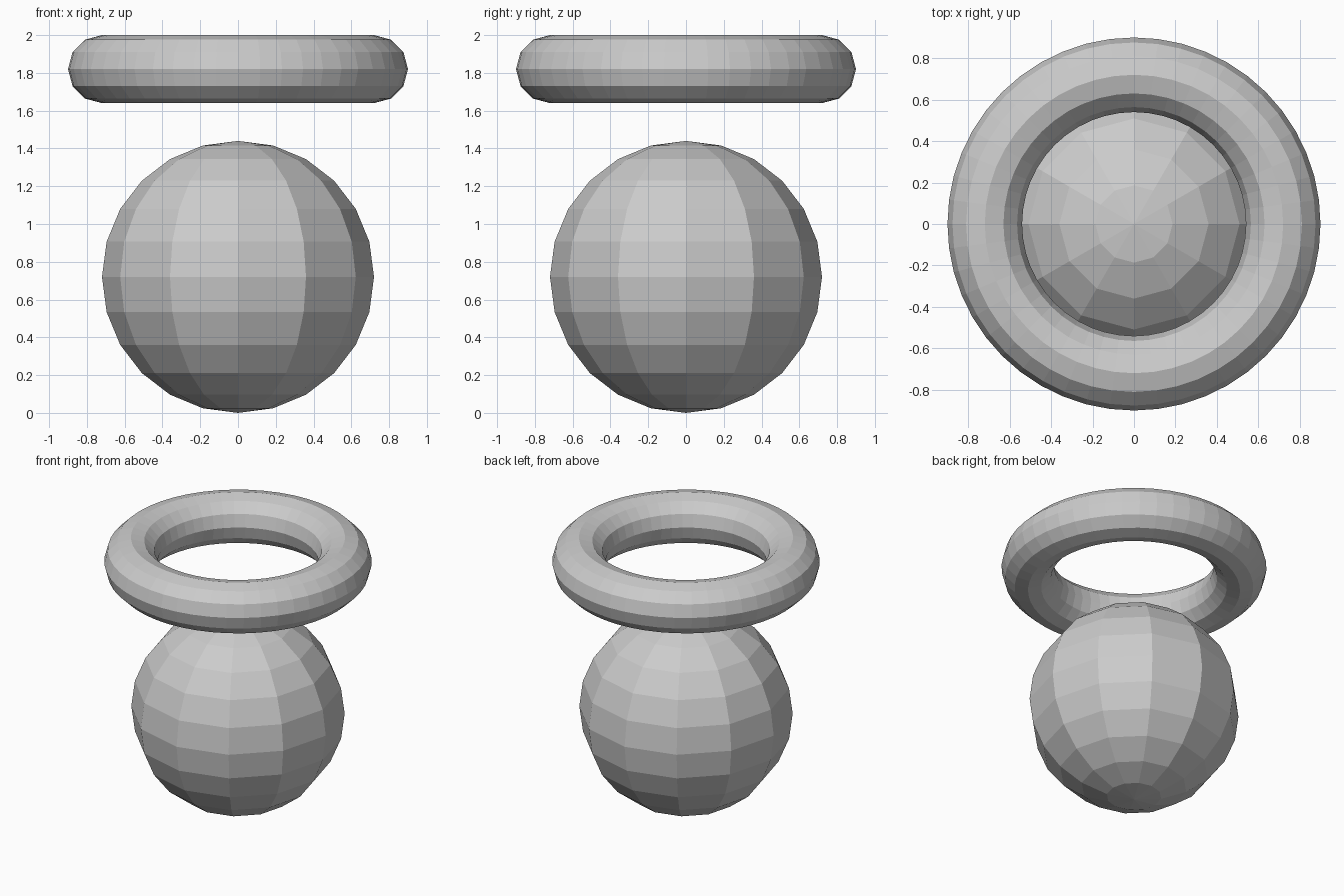
import bpy

cube = bpy.data.objects.get("Cube")
if cube:
    bpy.data.objects.remove(cube, do_unlink=True)

RADIUS = 0.72        # ball radius, also the ring's centreline radius
TUBE = RADIUS / 4    # ring thickness radius
HEIGHT = 2.0

# Faceted ball resting on the ground
bpy.ops.mesh.primitive_uv_sphere_add(segments=12, ring_count=12, radius=RADIUS,
                                     location=(0, 0, RADIUS))
ball = bpy.context.object
ball.name = "ball"

# Ring floating above the ball
bpy.ops.mesh.primitive_torus_add(major_segments=48, minor_segments=12,
                                 major_radius=RADIUS, minor_radius=TUBE,
                                 location=(0, 0, HEIGHT - TUBE))
ring = bpy.context.object
ring.name = "floating_ring"

# Flat facets throughout
for part in (ball, ring):
    part.data.shade_flat()
